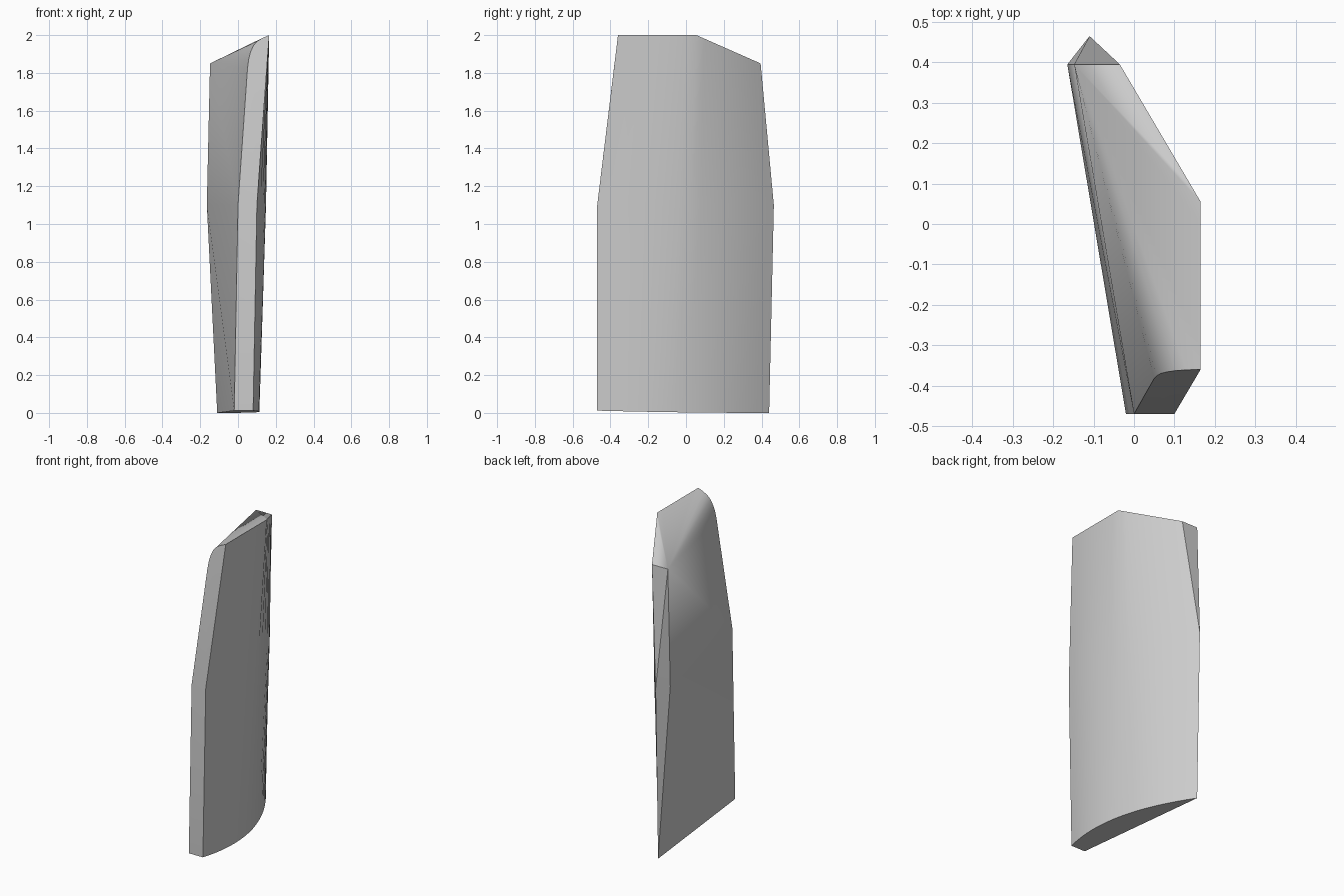
import bpy, bmesh, math
from mathutils import Vector

cube = bpy.data.objects.get("Cube")
if cube:
    bpy.data.objects.remove(cube, do_unlink=True)

STEPS = 16  # segments around the curved side

mat = bpy.data.materials.new("plain_grey")
mat.use_nodes = True
grey = (0.6, 0.6, 0.6, 1.0)
mat.diffuse_color = grey
mat.node_tree.nodes["Principled BSDF"].inputs["Base Color"].default_value = grey


def bulge(start, control, end):
    """Quadratic curve from the front edge to the back edge."""
    a, b, c = Vector(start), Vector(control), Vector(end)
    ts = [i / STEPS for i in range(STEPS + 1)]
    return [a * (1 - t) ** 2 + b * 2 * t * (1 - t) + c * t * t for t in ts]


def bent_line(start, corner, end):
    """Two straight runs with a corner halfway."""
    a, b, c = Vector(start), Vector(corner), Vector(end)
    half = STEPS // 2
    return ([a.lerp(b, i / half) for i in range(half)]
            + [b.lerp(c, i / half) for i in range(half + 1)])


bm = bmesh.new()


def verts(points):
    return [bm.verts.new(p) for p in points]


# Curved left side at the base, the middle and the top
base = verts(bulge((0.08, -0.47, 0.012), (0.2, -0.02, 0), (-0.11, 0.44, 0)))
middle = verts(bulge((0.1, -0.47, 1.1), (0.26, 0.05, 1.1), (-0.11, 0.465, 1.1)))
top = verts(bent_line((0.165, -0.36, 2), (0.165, 0.055, 2), (-0.035, 0.395, 1.85)))

# Flat right side corners
front_base, front_mid = verts([(-0.02, -0.47, 0.012), (0, -0.47, 1.1)])
back_mid, back_top = verts([(-0.165, 0.395, 1.1), (-0.148, 0.395, 1.85)])

# Rounded shoulder at the top of the front edge
shoulder = verts([(0.05, -0.382, 1.82), (0.056, -0.376, 1.87), (0.066, -0.37, 1.91),
                  (0.082, -0.366, 1.945), (0.102, -0.363, 1.968), (0.13, -0.361, 1.985)])

# Curved side skin
for low, high in ((base, middle), (middle, top)):
    for i in range(STEPS):
        bm.faces.new((low[i], low[i + 1], high[i + 1], high[i]))

# Front edge
bm.faces.new((front_base, base[0], middle[0], front_mid))
bm.faces.new([front_mid, middle[0], top[0]] + shoulder[::-1])

# Flat right side
for tri in ((front_base, back_mid, base[-1]), (front_base, front_mid, back_mid),
            (front_mid, back_top, back_mid), (front_mid, shoulder[0], back_top)):
    bm.faces.new(tri)

# Back edge
for tri in ((base[-1], back_mid, middle[-1]), (back_mid, back_top, middle[-1]),
            (back_top, top[-1], middle[-1])):
    bm.faces.new(tri)

# Sloping top, fanned from the low back corner
rim = shoulder + top
for a, b in zip(rim, rim[1:]):
    bm.faces.new((a, b, back_top))

# Underside
bm.faces.new([front_base] + base[::-1])

bmesh.ops.recalc_face_normals(bm, faces=bm.faces[:])
mesh = bpy.data.meshes.new("tapered_slab")
bm.to_mesh(mesh)
bm.free()
mesh.materials.append(mat)
slab = bpy.data.objects.new("tapered_slab", mesh)
bpy.context.collection.objects.link(slab)

bpy.ops.object.select_all(action="DESELECT")
slab.select_set(True)
bpy.context.view_layer.objects.active = slab
bpy.ops.object.shade_smooth_by_angle(angle=math.radians(36))
